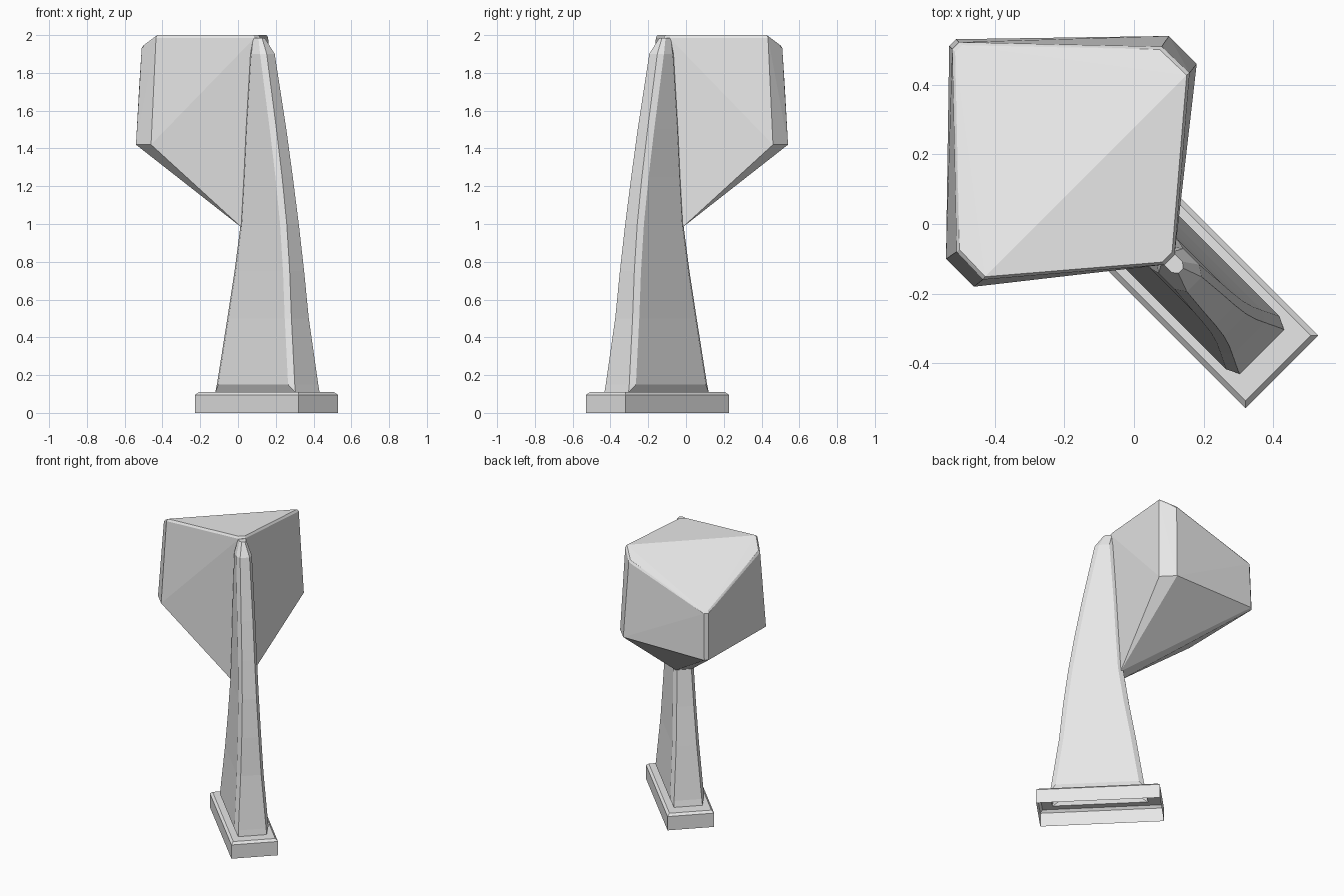
import bpy, bmesh, math

cube = bpy.data.objects.get("Cube")
if cube:
    bpy.data.objects.remove(cube, do_unlink=True)

grey = bpy.data.materials.new("plain_grey")
grey.use_nodes = True
grey.diffuse_color = (0.8, 0.8, 0.8, 1)
grey.node_tree.nodes["Principled BSDF"].inputs["Base Color"].default_value = (0.8, 0.8, 0.8, 1)

TURN = -math.pi / 4  # the whole model faces along the diagonal


def finish(name, bm):
    """Turn the mesh to the diagonal and make an object of it."""
    bmesh.ops.recalc_face_normals(bm, faces=bm.faces[:])
    c, s = math.cos(TURN), math.sin(TURN)
    for v in bm.verts:
        x, y, z = v.co
        v.co = (c * x - s * y, s * x + c * y, z)
    mesh = bpy.data.meshes.new(name)
    bm.to_mesh(mesh)
    bm.free()
    mesh.materials.append(grey)
    obj = bpy.data.objects.new(name, mesh)
    bpy.context.collection.objects.link(obj)
    return obj


def loft(name, loops, cap=False):
    """Skin closed loops of equal length, bottom left open."""
    bm = bmesh.new()
    rings = [[bm.verts.new(p) for p in loop] for loop in loops]
    for low, high in zip(rings, rings[1:]):
        n = len(low)
        for i in range(n):
            j = (i + 1) % n
            bm.faces.new((low[i], low[j], high[j], high[i]))
    if cap:
        bm.faces.new(rings[-1])
    return finish(name, bm)


def rectangle(front, back, half, z):
    return [(front, -half, z), (front, half, z), (back, half, z), (back, -half, z)]


def chamfered(front, back, half, z, du=0.03, dv=0.02):
    """Pillar section: a rectangle with its long sides pushed out past the ends."""
    side = [(front, half), (front - du, half + dv), (back + du, half + dv), (back, half)]
    return [(u, v, z) for u, v in side] + [(u, -v, z) for u, v in reversed(side)]


# Base: hollow plinth with a bevelled top edge, open under the pillar
loft("base", [
    rectangle(0.601, -0.175, 0.148, 0),
    rectangle(0.601, -0.175, 0.148, 0.095),
    rectangle(0.586, -0.16, 0.133, 0.11),
    rectangle(0.52, -0.08, 0.09, 0.11),
])

# Pillar: flared foot, leaning front edge, bevelled tip
sections = [(0.513, -0.07, 0.088, 0.15), (0.465, -0.015, 0.065, 0.5),
            (0.441, 0.028, 0.054, 0.75), (0.41, 0.065, 0.045, 1.0),
            (0.37, 0.08, 0.04, 1.25), (0.325, 0.093, 0.037, 1.5),
            (0.245, 0.12, 0.03, 1.9)]
loft("pillar",
     [chamfered(0.52, -0.08, 0.09, 0.11, 0.002, 0)]
     + [chamfered(*s) for s in sections]
     + [chamfered(0.19, 0.12, 0.01, 1.985, 0.015, 0.012)], cap=True)

# Head: faceted solid, given by one half of its corners
rim = [(0.145, 0.02, 2.0), (-0.194, 0.42, 2.0), (-0.304, 0.417, 1.945), (-0.725, 0.014, 1.75)]
half = [(-0.198, 0.453, 1.42), (-0.311, 0.453, 1.42), (-0.737, 0.014, 1.42),
        (-0.21, 0.25, 1.3), (-0.28, 0.25, 1.3), (-0.5, 0.005, 1.3),
        (0.08, 0.05, 0.98)]
half += [(u, v, z - 0.014) for u, v, z in rim]
half += [(-0.25 + (u + 0.25) * 0.975, v * 0.975, z) for u, v, z in rim]
bm = bmesh.new()
for u, v, z in half:
    bm.verts.new((u, v, z))
    bm.verts.new((u, -v, z))
hull = bmesh.ops.convex_hull(bm, input=bm.verts[:])
loose = {g for g in hull["geom_interior"] + hull["geom_unused"]
         if isinstance(g, bmesh.types.BMVert)}
bmesh.ops.delete(bm, geom=list(loose), context="VERTS")
bmesh.ops.dissolve_limit(bm, angle_limit=math.radians(1), verts=bm.verts[:], edges=bm.edges[:])
finish("head", bm)
